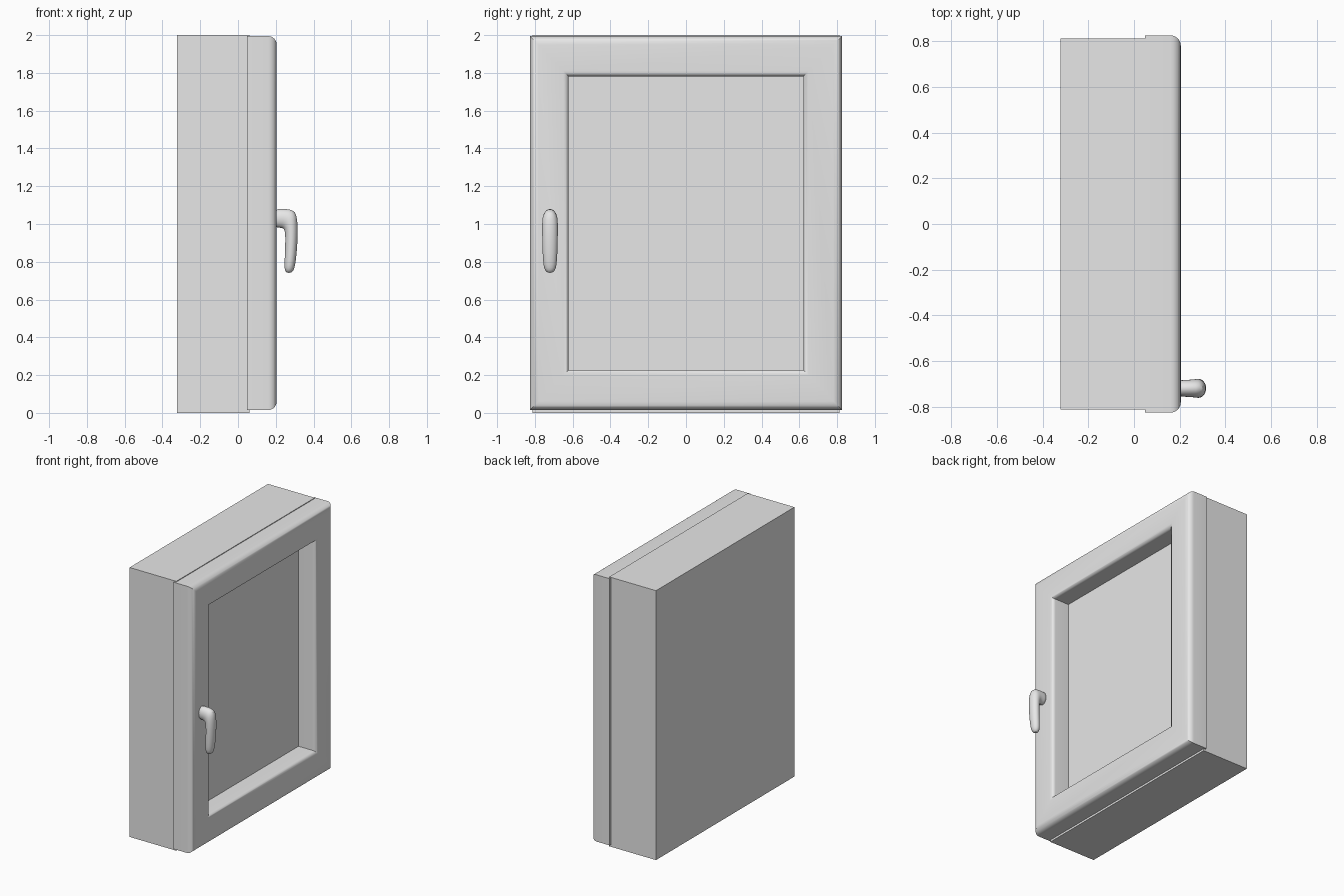
import bpy, bmesh, math

cube = bpy.data.objects.get("Cube")
if cube:
    bpy.data.objects.remove(cube, do_unlink=True)

grey = bpy.data.materials.new("light grey")
grey.use_nodes = True
grey.diffuse_color = (0.8, 0.8, 0.8, 1)
grey.node_tree.nodes["Principled BSDF"].inputs["Base Color"].default_value = (0.8, 0.8, 0.8, 1)


def make(name, rings, closed, smooth=True):
    """Skin a list of vertex rings; closed joins last to first, else ends are capped."""
    bm = bmesh.new()
    loops = [[bm.verts.new(p) for p in ring] for ring in rings]
    n = len(loops[0])
    pairs = list(zip(loops, loops[1:]))
    if closed:
        pairs.append((loops[-1], loops[0]))
    else:
        bm.faces.new(loops[0])
        bm.faces.new(loops[-1])
    for a, b in pairs:
        for i in range(n):
            j = (i + 1) % n
            bm.faces.new((a[i], a[j], b[j], b[i]))
    bmesh.ops.recalc_face_normals(bm, faces=bm.faces)
    mesh = bpy.data.meshes.new(name)
    bm.to_mesh(mesh)
    bm.free()
    obj = bpy.data.objects.new(name, mesh)
    bpy.context.collection.objects.link(obj)
    mesh.materials.append(grey)
    if smooth:
        bpy.ops.object.select_all(action='DESELECT')
        obj.select_set(True)
        bpy.context.view_layer.objects.active = obj
        bpy.ops.object.shade_smooth_by_angle(angle=math.radians(40))
    return obj


def rect(x, half_y, half_z, mid_z):
    return [(x, sy * half_y, mid_z + sz * half_z)
            for sy, sz in ((-1, -1), (1, -1), (1, 1), (-1, 1))]


# Cabinet body; its front face is the recessed panel
make("cabinet_body", [rect(x, 0.812, 1.0, 1.0) for x in (-0.322, 0.062)], False, False)

# Door frame: rounded moulding profile of (x, inset) carried round a mitred rectangle
FRONT, BACK, WIDTH = 0.205, 0.048, 0.205
STEPS = 6


def arc(radius, inset, start):
    for k in range(STEPS + 1):
        a = start + math.pi / 2 * k / STEPS
        yield FRONT - radius + radius * math.sin(a), inset - radius * math.cos(a)


profile = [(BACK, 0)]
profile += arc(0.045, 0.045, 0)
profile += arc(0.028, WIDTH - 0.028, math.pi / 2)
profile += [(BACK, WIDTH)]
make("door_frame", [rect(x, 0.826 - d, 0.99 - d * 1.04, 1.005) for x, d in profile], True)

# Handle: oval sections given by inner (x, z), outer (x, z) and half width
sections = [
    (0.19, 0.98, 0.19, 1.08, 0.037),
    (0.225, 0.98, 0.225, 1.08, 0.037),
    (0.24, 0.976, 0.275, 1.08, 0.039),
    (0.247, 0.965, 0.302, 1.067, 0.042),
    (0.25, 0.94, 0.315, 1.03, 0.042),
    (0.25, 0.9, 0.318, 0.95, 0.042),
    (0.247, 0.82, 0.311, 0.84, 0.039),
    (0.245, 0.775, 0.303, 0.783, 0.035),
    (0.248, 0.752, 0.296, 0.757, 0.027),
    (0.26, 0.74, 0.284, 0.742, 0.013),
]
SIDES = 20
rings = []
for x0, z0, x1, z1, w in sections:
    ring = []
    for k in range(SIDES):
        a = math.tau * k / SIDES
        t = (1 + math.cos(a)) / 2
        ring.append((x0 + (x1 - x0) * t, -0.72 + w * math.sin(a), z0 + (z1 - z0) * t))
    rings.append(ring)
handle = make("handle", rings, False)
handle.modifiers.new("Smooth", 'SUBSURF').render_levels = 1
